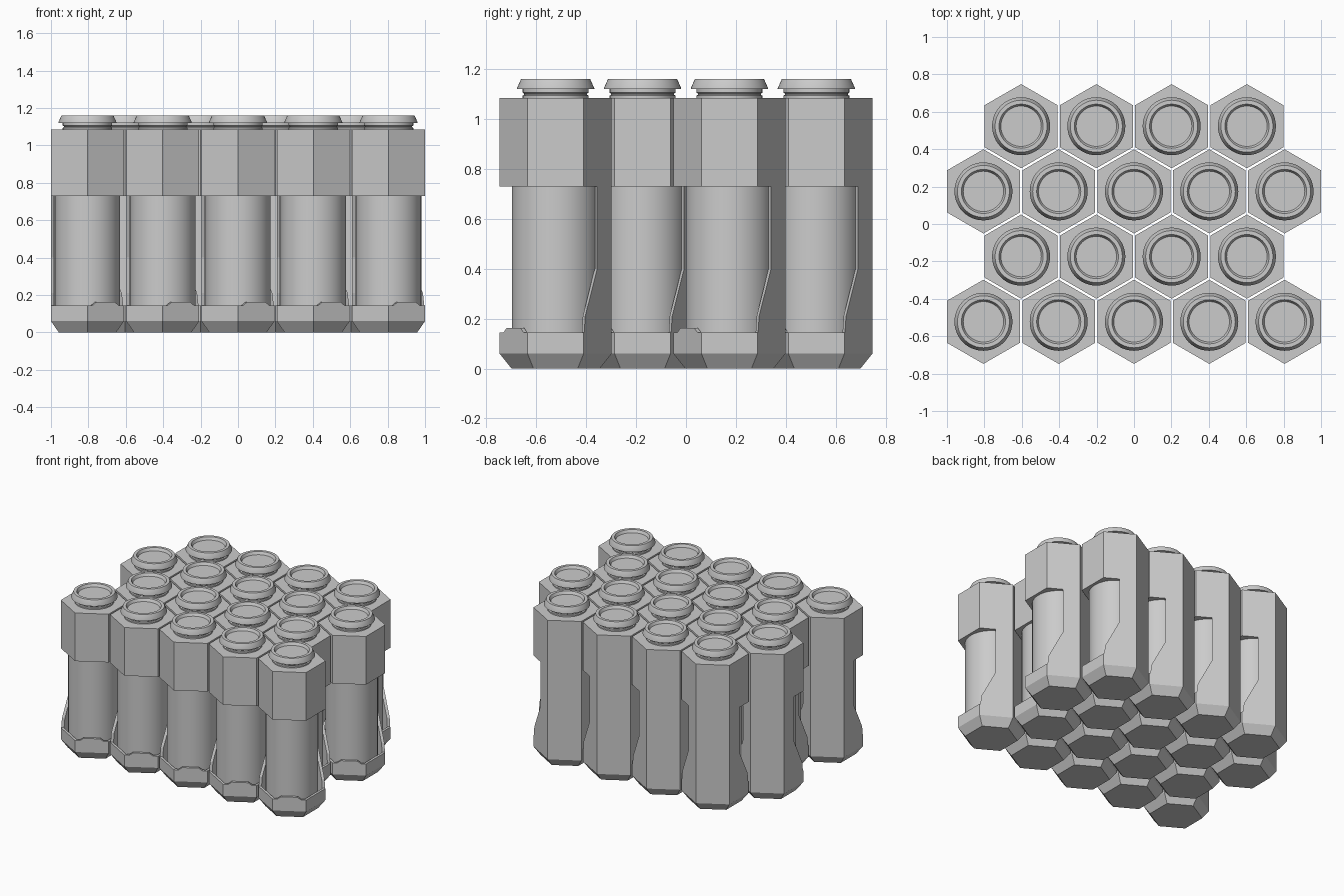
import bpy, bmesh
from math import cos, sin, pi, sqrt, radians

if "Cube" in bpy.data.objects:
    bpy.data.objects.remove(bpy.data.objects["Cube"])

R, WALL = 0.225, 0.0196           # hexagon corner radius, wall thickness at corners
PITCH = 0.4025                    # spacing of cells along a row


def ngon(r, z, n=6):
    return [(r * cos(2 * pi * i / n), r * sin(2 * pi * i / n), z) for i in range(n)]


def loft(bm, rings):
    """Skin a closed solid through rings with equal point counts."""
    loops = [[bm.verts.new(p) for p in ring] for ring in rings]
    n = len(loops[0])
    faces = []
    for a, b in zip(loops, loops[1:]):
        for i in range(n):
            j = (i + 1) % n
            faces.append(bm.faces.new((a[i], a[j], b[j], b[i])))
    faces.append(bm.faces.new(loops[0][::-1]))
    faces.append(bm.faces.new(loops[-1]))
    bmesh.ops.recalc_face_normals(bm, faces=faces)


def make_mesh(name, solids, smooth=False):
    bm = bmesh.new()
    for rings in solids:
        loft(bm, rings)
    me = bpy.data.meshes.new(name)
    bm.to_mesh(me)
    bm.free()
    if smooth:
        me.shade_smooth()
        me.set_sharp_from_angle(angle=radians(30))
    return me


def wall_ring(cut, z):
    """U-shaped section of the back wall, open towards local -y."""
    def half(r):
        return [(-(r - cut / sqrt(3)), cut, z), (-r / 2, r * sqrt(3) / 2, z),
                (r / 2, r * sqrt(3) / 2, z), (r - cut / sqrt(3), cut, z)]
    return half(R) + half(R - WALL)[::-1]


def tab_ring(w, z):
    y0, y1 = -R * sqrt(3) / 2, -(R - WALL) * sqrt(3) / 2
    return [(-w, y0, z), (w, y0, z), (w, y1, z), (-w, y1, z)]


# Chamfered hexagonal cup at the bottom, with a small tab on its open side
base = [ngon(r, z) for r, z in
        [(0.177, 0), (R, 0.06), (R, 0.145), (R - WALL, 0.145), (R - WALL, 0.08)]]
tab = [tab_ring(0.08, 0.145), tab_ring(0.055, 0.163)]
# Cut-away back wall and the solid upper block
wall = [wall_ring(c, z) for c, z in
        [(0.004, 0.145), (0.011, 0.21), (0.094, 0.4), (0.094, 0.73)]]
block = [ngon(R, 0.73), ngon(R, 1.085)]
# Inner tube
tube = [ngon(0.175, 0.08, 48), ngon(0.175, 0.73, 48)]
# Threaded neck and flanged cap with a dished top
cap = [ngon(r, z, 48) for r, z in
       [(0.132, 1.085), (0.132, 1.094), (0.126, 1.098), (0.126, 1.102),
        (0.132, 1.106), (0.132, 1.12), (0.155, 1.12), (0.155, 1.124),
        (0.139, 1.16), (0.118, 1.16), (0.108, 1.14)]]

parts = {
    "hex_casing": make_mesh("hex_casing", [base, tab, wall, block]),
    "inner_tube": make_mesh("inner_tube", [tube], True),
    "top_cap": make_mesh("top_cap", [cap], True),
}

# Honeycomb of cells: rows of five and four alternate
for row in range(4):
    count = 5 - row % 2
    for col in range(count):
        x = (col - (count - 1) / 2) * PITCH
        y = (row - 1.5) * PITCH * sqrt(3) / 2
        for name, me in parts.items():
            ob = bpy.data.objects.new(f"{name}_{row + 1}_{col + 1}", me)
            ob.location = (x, y, 0)
            ob.rotation_euler.z = radians(30)
            bpy.context.collection.objects.link(ob)
